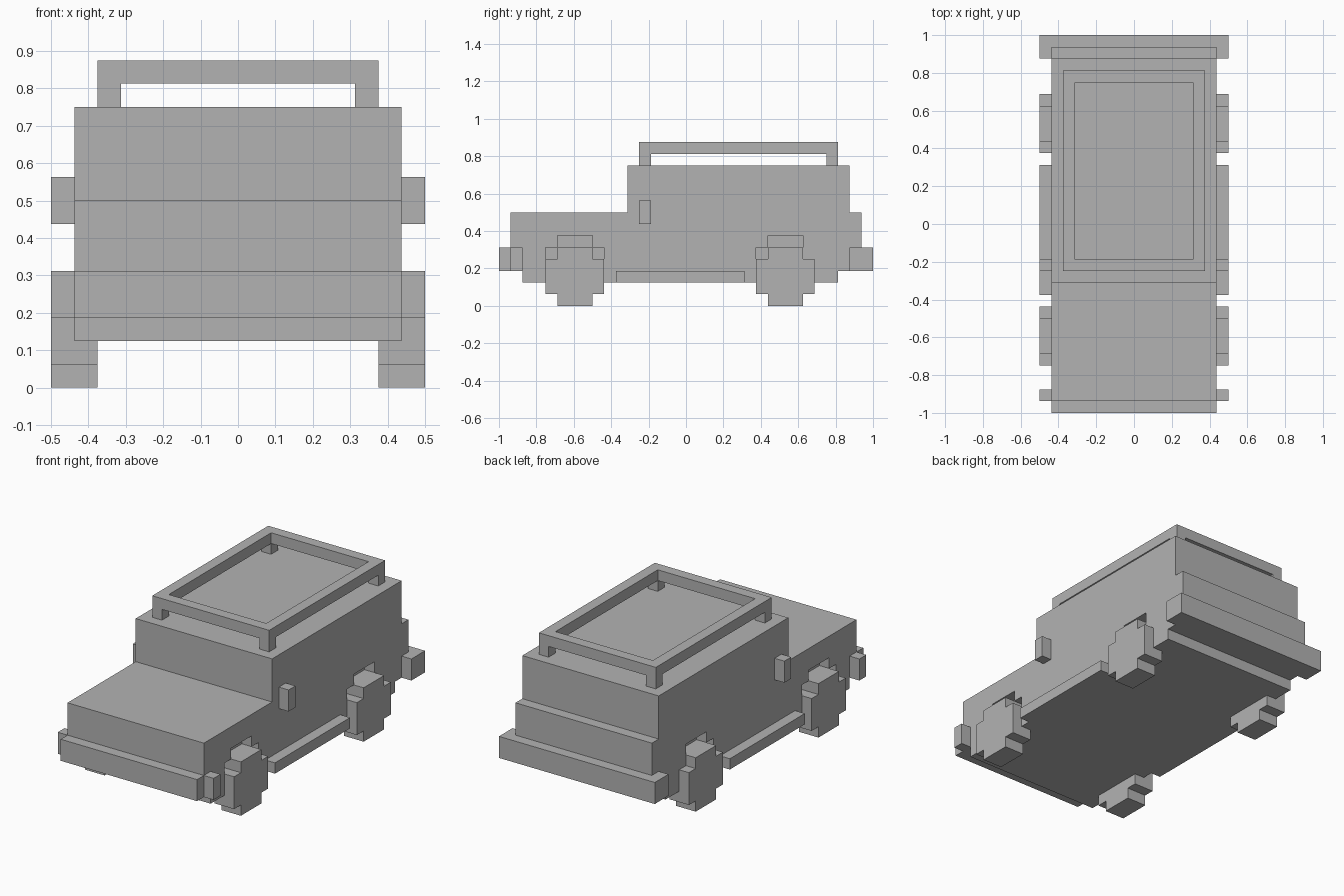
import bpy

U = 1 / 16  # one block

default = bpy.data.objects.get("Cube")
if default:
    bpy.data.objects.remove(default, do_unlink=True)

GREY = (0.45, 0.45, 0.45, 1)
grey = bpy.data.materials.new("plain grey")
grey.use_nodes = True
grey.diffuse_color = GREY
grey.node_tree.nodes["Principled BSDF"].inputs["Base Color"].default_value = GREY


def prism(name, profile, x0, x1):
    """Extrude a (y, z) outline, counter-clockwise seen from +x, along x."""
    n = len(profile)
    verts = [(x * U, y * U, z * U) for x in (x0, x1) for y, z in profile]
    faces = [tuple(reversed(range(n))), tuple(range(n, 2 * n))]
    faces += [(i, (i + 1) % n, n + (i + 1) % n, n + i) for i in range(n)]
    mesh = bpy.data.meshes.new(name)
    mesh.from_pydata(verts, [], faces)
    mesh.materials.append(grey)
    obj = bpy.data.objects.new(name, mesh)
    bpy.context.collection.objects.link(obj)
    return obj


def box(name, x, y, z):
    return prism(name, [(y[0], z[0]), (y[1], z[0]), (y[1], z[1]), (y[0], z[1])], *x)


def pair(name, x, y, z):
    box("left_" + name, x, y, z)
    box("right_" + name, (-x[1], -x[0]), y, z)


def cut(target, cutter):
    mod = target.modifiers.new("cut", 'BOOLEAN')
    mod.operation, mod.solver, mod.object = 'DIFFERENCE', 'EXACT', cutter
    bpy.context.view_layer.objects.active = target
    bpy.ops.object.modifier_apply(modifier=mod.name)
    bpy.data.objects.remove(cutter, do_unlink=True)


# Body: underside, tail step, cabin, hood, nose
body = prism("body", [(-14, 2), (13, 2), (13, 3), (15, 3), (15, 8), (14, 8), (14, 12),
                      (-5, 12), (-5, 8), (-15, 8), (-15, 3), (-14, 3)], -7, 7)

# Stepped wheels and their arches
for end, y, rear_step in (("front", -12, 5), ("rear", 6, 4)):
    wheel = [(y + 1, 0), (y + 4, 0), (y + 4, 1), (y + 5, 1), (y + 5, 4), (y + 4, 4),
             (y + 4, 5), (y + 1, 5), (y + 1, 4), (y, 4), (y, 1), (y + 1, 1)]
    arch = [(y, 1), (y + 5, 1), (y + 5, rear_step), (y + 4, rear_step),
            (y + 4, 6), (y + 1, 6), (y + 1, 5), (y, 5)]
    for side, x0, c0 in (("left", 6, 6), ("right", -8, -9)):
        cut(body, prism("arch_cutter", arch, c0, c0 + 3))
        prism(f"{end}_{side}_wheel", wheel, x0, x0 + 2)

# Bumpers
box("front_bumper", (-7, 7), (-16, -15), (3, 5))
pair("front_bumper_end", (7, 8), (-15, -14), (3, 5))
box("rear_bumper", (-8, 8), (14, 16), (3, 5))

# Side steps and mirrors
pair("running_board", (7, 8), (-6, 5), (2, 3))
pair("mirror", (7, 8), (-4, -3), (7, 9))

# Roof rack: rails on four corner posts
pair("rack_rail", (5, 6), (-4, 13), (13, 14))
for end, y in (("front", -4), ("rear", 12)):
    box(end + "_rack_rail", (-5, 5), (y, y + 1), (13, 14))
    pair(end + "_rack_post", (5, 6), (y, y + 1), (12, 13))
